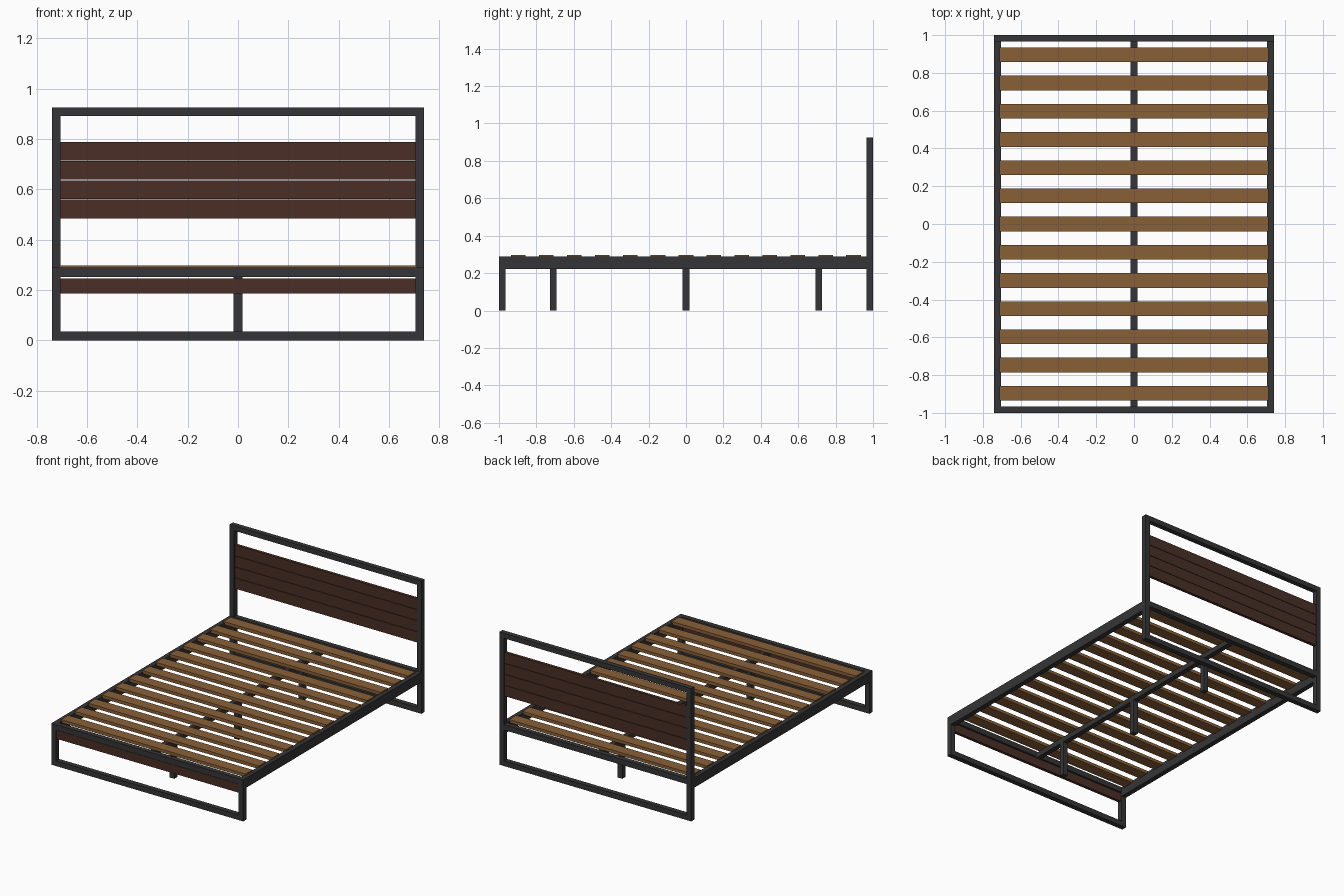
import bpy

if "Cube" in bpy.data.objects:
    bpy.data.objects.remove(bpy.data.objects["Cube"])


def material(name, rgb):
    m = bpy.data.materials.new(name)
    m.diffuse_color = (*rgb, 1)
    m.use_nodes = True
    m.node_tree.nodes["Principled BSDF"].inputs["Base Color"].default_value = m.diffuse_color
    return m


METAL = material("dark metal", (0.036, 0.036, 0.038))
DARK_WOOD = material("dark brown wood", (0.068, 0.028, 0.019))
SLAT_WOOD = material("light brown wood", (0.25, 0.118, 0.038))


def box(name, x, y, z, mat):
    """Box from (min, max) ranges on each axis."""
    verts = [(a, b, c) for c in z for b in y for a in x]
    faces = [(0, 2, 3, 1), (4, 5, 7, 6), (0, 1, 5, 4),
             (2, 6, 7, 3), (0, 4, 6, 2), (1, 3, 7, 5)]
    mesh = bpy.data.meshes.new(name)
    mesh.from_pydata(verts, [], faces)
    mesh.materials.append(mat)
    ob = bpy.data.objects.new(name, mesh)
    bpy.context.collection.objects.link(ob)
    return ob


W, T = 0.74, 0.035          # half width of the bed, tube thickness
IN = W - T                  # half width between the posts
HEAD_Y, FOOT_Y = (1 - T, 1), (-1, -1 + T)
HEAD_TOP, DECK = 0.926, 0.289

# Posts and side rails, left and right
for side, xr in (("left", (-W, -IN)), ("right", (IN, W))):
    box(f"{side}_head_post", xr, HEAD_Y, (0, HEAD_TOP), METAL)
    box(f"{side}_foot_post", xr, FOOT_Y, (0, DECK), METAL)
    box(f"{side}_side_rail", xr, (-1 + T, 1 - T), (0.222, DECK), METAL)

# Cross rails of the head and foot frames
for end, yr in (("head", HEAD_Y), ("foot", FOOT_Y)):
    box(f"{end}_bottom_rail", (-IN, IN), yr, (0, 0.036), METAL)
    box(f"{end}_deck_rail", (-IN, IN), yr, (0.251, DECK), METAL)
box("head_top_rail", (-IN, IN), HEAD_Y, (HEAD_TOP - T, HEAD_TOP), METAL)

# Headboard planks and footboard plank
for i in range(4):
    z = 0.485 + i * 0.0768
    box(f"headboard_plank_{i + 1}", (-IN, IN), (0.972, 0.993), (z, z + 0.074), DARK_WOOD)
box("footboard_plank", (-IN, IN), (-0.993, -0.972), (0.187, 0.246), DARK_WOOD)

# Centre beam with its legs
box("centre_beam", (-T / 2, T / 2), (-1 + T, 1 - T), (0.24, 0.276), METAL)
for i, y in enumerate((-0.71, 0, 0.71)):
    box(f"centre_leg_{i + 1}", (-T / 2, T / 2), (y - T / 2, y + T / 2), (0, 0.24), METAL)

# Mattress slats
for i in range(13):
    y = -0.896 + i * 0.1493
    box(f"slat_{i + 1}", (-0.712, 0.712), (y - 0.039, y + 0.039), (0.276, 0.298), SLAT_WOOD)
